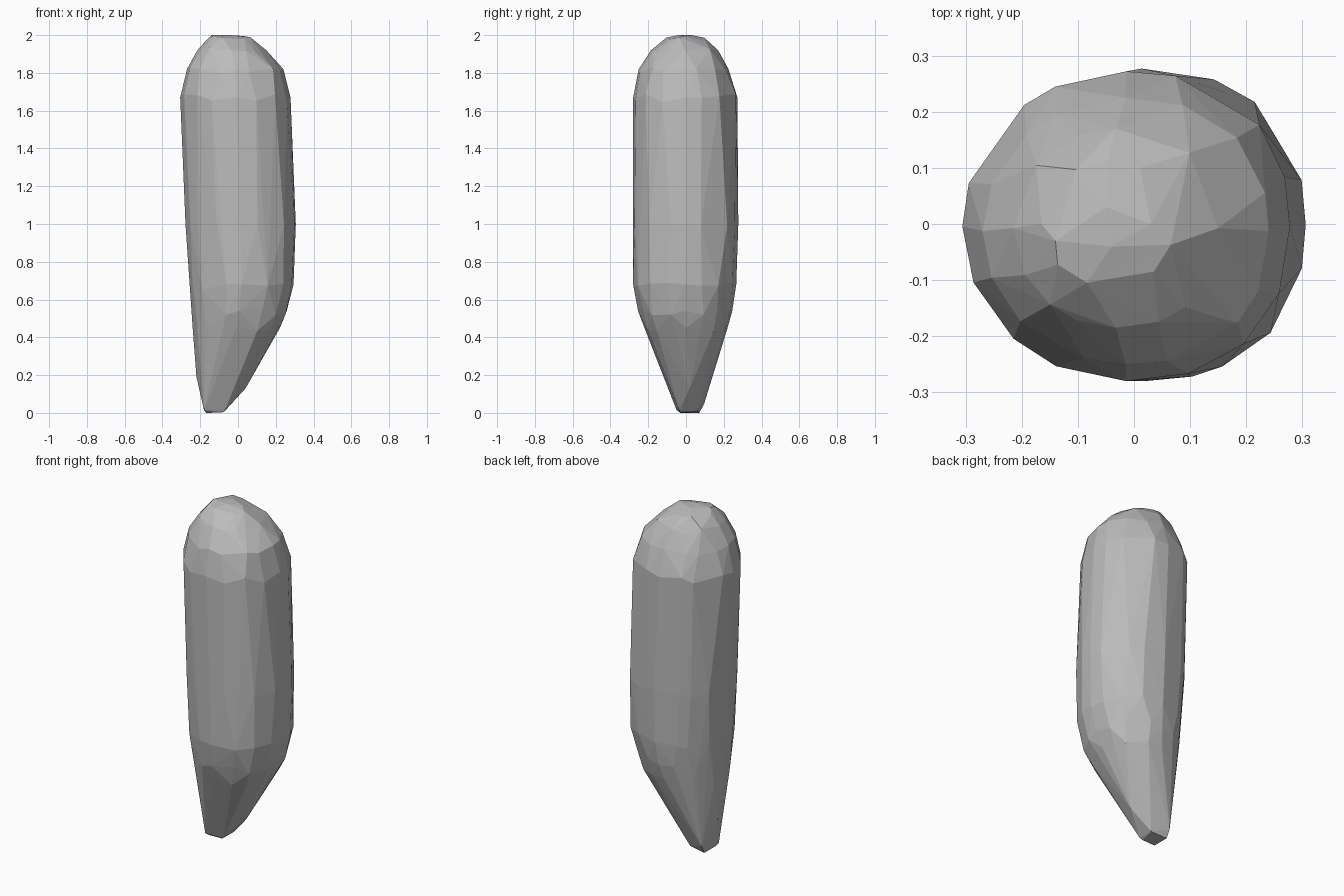
import bpy, bmesh, math, random

if "Cube" in bpy.data.objects:
    bpy.data.objects.remove(bpy.data.objects["Cube"])

random.seed(4)

# Rounded body levels: z, x min, x max, y min, y max
LEVELS = [
    (1.975, -0.165, 0.070, -0.110, 0.110),
    (1.920, -0.215, 0.150, -0.185, 0.170),
    (1.820, -0.270, 0.240, -0.250, 0.225),
    (1.670, -0.306, 0.278, -0.280, 0.272),
    (1.000, -0.278, 0.306, -0.280, 0.277),
    (0.680, -0.256, 0.294, -0.280, 0.266),
    (0.540, -0.245, 0.258, -0.254, 0.245),
    (0.450, -0.240, 0.222, -0.220, 0.220),
]
SIDES = 16


def ring(z, x0, x1, y0, y1):
    """Slightly uneven oval, a little squarer on its right half."""
    cx, cy = (x0 + x1) / 2, (y0 + y1) / 2
    points = []
    for i in range(SIDES):
        main = i % 4 == 0
        a = 2 * math.pi * (i + (0 if main else random.uniform(-0.3, 0.3))) / SIDES
        c, s = math.cos(a), math.sin(a)
        p = 2.3 if c > 0 else 2.0
        r = (abs(c) ** p + abs(s) ** p) ** (-1 / p)
        dz = 0 if main else random.uniform(-0.025, 0.02)
        points.append((cx + c * r * (x1 - x0) / 2, cy + s * r * (y1 - y0) / 2, z + dz))
    return points


points = [p for level in LEVELS for p in ring(*level)]

# Small flat crown
points += [(-0.14, -0.03, 2.0), (-0.05, 0.03, 2.0), (0.03, 0.0, 1.995), (-0.04, -0.04, 2.0)]

# Off-centre chisel tip
points += [(-0.18, -0.05, 0.015), (-0.17, -0.03, 0.0), (-0.17, 0.07, 0.0),
           (-0.17, 0.095, 0.045), (-0.085, -0.03, 0.002), (-0.07, 0.06, 0.01),
           (-0.07, -0.035, 0.012), (0.04, 0.02, 0.13), (-0.22, 0.02, 0.19)]

# Faceted convex skin over all points
bm = bmesh.new()
for p in points:
    bm.verts.new(p)
bmesh.ops.convex_hull(bm, input=bm.verts[:])
bmesh.ops.delete(bm, geom=[v for v in bm.verts if not v.link_faces], context='VERTS')
bmesh.ops.recalc_face_normals(bm, faces=bm.faces[:])
mesh = bpy.data.meshes.new("tapered_body")
bm.to_mesh(mesh)
bm.free()

body = bpy.data.objects.new("tapered_body", mesh)
bpy.context.collection.objects.link(body)

grey = bpy.data.materials.new("plain grey")
grey.diffuse_color = (0.5, 0.5, 0.5, 1)
grey.use_nodes = True
grey.node_tree.nodes["Principled BSDF"].inputs["Base Color"].default_value = grey.diffuse_color
mesh.materials.append(grey)
